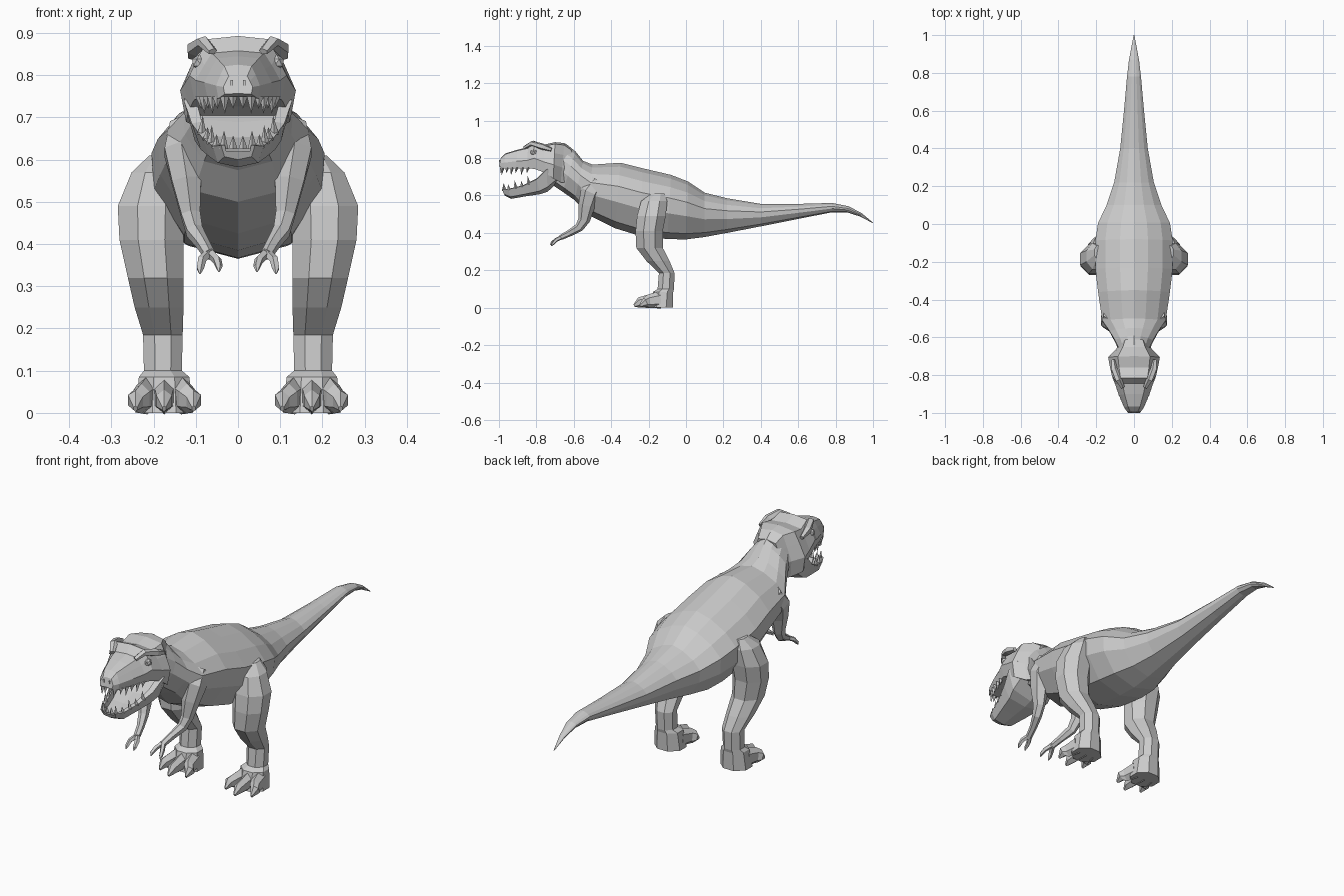
import bpy, bmesh, math
from mathutils import Vector

skin = bpy.data.materials.new("grey skin")
skin.diffuse_color = (0.6, 0.6, 0.6, 1)


def finish(name, bm, mirror=False):
    bmesh.ops.recalc_face_normals(bm, faces=bm.faces)
    me = bpy.data.meshes.new(name)
    bm.to_mesh(me)
    bm.free()
    me.materials.append(skin)
    ob = bpy.data.objects.new(name, me)
    bpy.context.collection.objects.link(ob)
    if mirror:
        ob.modifiers.new("mirror", 'MIRROR').use_mirror_merge = False
    return ob


def loft(bm, rings):
    """Skin a list of equal closed rings and cap both ends."""
    vs = [[bm.verts.new(p) for p in r] for r in rings]
    n = len(vs[0])
    for a, b in zip(vs, vs[1:]):
        for i in range(n):
            j = (i + 1) % n
            bm.faces.new((a[i], a[j], b[j], b[i]))
    bm.faces.new(vs[0])
    bm.faces.new(vs[-1])


def section(yt, zt, yb, zb, hw, profile):
    """Symmetric ring: profile holds (width fraction, depth fraction)."""
    half = [(hw * w, yt + (yb - yt) * t, zt + (zb - zt) * t) for w, t in profile]
    return half + [(-x, y, z) for x, y, z in reversed(half[1:-1])]


def tube(bm, path, sides=6):
    """Path of (x, y, z, side radius, depth radius), rings across the path."""
    pts = [Vector(p[:3]) for p in path]
    rings = []
    for i, p in enumerate(path):
        d = (pts[min(i + 1, len(pts) - 1)] - pts[max(i - 1, 0)]).normalized()
        u = (Vector((1, 0, 0)) - d * d.x).normalized()
        v = d.cross(u)
        rings.append([pts[i] + u * p[3] * math.cos(a) + v * p[4] * math.sin(a)
                      for a in [(k + .5) * math.tau / sides for k in range(sides)]])
    loft(bm, rings)


def tooth(bm, x, y, z, tip, r):
    """Four-sided spike, mirrored by the caller."""
    base = [bm.verts.new((x + r * a, y + r * b, z)) for a, b in
            ((1, 0), (0, 1), (-1, 0), (0, -1))]
    top = bm.verts.new((x * .97, y - .006, z + tip))
    for i in range(4):
        bm.faces.new((base[i], base[(i + 1) % 4], top))
    bm.faces.new(base)


# Body, neck and tail: top y, top z, bottom y, bottom z, half width
BODY = [(0, 0), (.36, .06), (.74, .19), (1, .36), (.97, .6), (.62, .9), (0, 1)]
bm = bmesh.new()
loft(bm, [section(*r, BODY) for r in (
    (-.64, .875, -.72, .66, .075),
    (-.59, .835, -.66, .62, .10),
    (-.55, .785, -.595, .575, .13),
    (-.50, .765, -.53, .50, .168),
    (-.35, .775, -.38, .425, .19),
    (-.23, .745, -.25, .385, .205),
    (-.08, .71, -.10, .367, .205),
    (.01, .675, .0, .365, .19),
    (.10, .615, .10, .378, .145),
    (.22, .585, .22, .40, .105),
    (.40, .555, .40, .435, .073),
    (.60, .555, .60, .475, .053),
    (.78, .56, .78, .51, .037),
    (.87, .542, .86, .51, .027),
    (.94, .505, .93, .488, .014),
    (1.0, .455, .999, .452, .002))])
finish("body_neck_tail", bm)

# Skull and upper jaw
SKULL = [(0, 0), (.62, .05), (.8, .3), (1, .62), (.9, 1), (0, .96)]
bm = bmesh.new()
loft(bm, [section(*r, SKULL) for r in (
    (-.99, .80, -1.0, .755, .035),
    (-.965, .825, -.975, .745, .052),
    (-.90, .845, -.91, .745, .08),
    (-.845, .858, -.85, .745, .10),
    (-.815, .893, -.81, .742, .115),
    (-.76, .872, -.75, .72, .128),
    (-.70, .885, -.71, .69, .137),
    (-.65, .88, -.67, .67, .095),
    (-.61, .85, -.64, .67, .075))])
finish("skull", bm)

# Lower jaw with a hollow mouth floor
JAW = [(0, .45), (.7, .4), (.78, 0), (1, .05), (.8, .8), (0, 1)]
bm = bmesh.new()
loft(bm, [section(*r, JAW) for r in (
    (-.985, .635, -.97, .60, .04),
    (-.95, .635, -.935, .582, .06),
    (-.87, .655, -.86, .595, .085),
    (-.80, .69, -.78, .607, .11),
    (-.745, .745, -.74, .62, .128),
    (-.69, .77, -.68, .675, .12))])
finish("lower_jaw", bm)

# Brow ridges above the eyes
bm = bmesh.new()
tube(bm, [(.06, -.865, .856, .012, .008), (.082, -.825, .879, .018, .014),
          (.105, -.77, .862, .018, .018), (.11, -.72, .845, .01, .01)], 5)
finish("brow_ridges", bm, True)

# Eyes
bm = bmesh.new()
bmesh.ops.create_icosphere(bm, subdivisions=1, radius=.019)
bmesh.ops.translate(bm, vec=(.092, -.815, .83), verts=bm.verts)
finish("eyes", bm, True)

# Nostrils
bm = bmesh.new()
bmesh.ops.create_cube(bm, size=1)
bmesh.ops.scale(bm, vec=(.006, .008, .014), verts=bm.verts)
bmesh.ops.translate(bm, vec=(.015, -.995, .782), verts=bm.verts)
finish("nostrils", bm, True)

# Teeth follow the jaw edges
bm = bmesh.new()
for i, (x, y) in enumerate(((.012, -.985), (.032, -.98), (.05, -.955), (.062, -.93),
                            (.073, -.905), (.082, -.875), (.09, -.845))):
    tooth(bm, x, y, .75, -.03 - .012 * (i % 2), .011)
finish("upper_teeth", bm, True)
bm = bmesh.new()
for i, (x, y, z) in enumerate(((.012, -.972, .625), (.034, -.97, .625), (.052, -.945, .628),
                               (.064, -.91, .637), (.074, -.875, .645), (.086, -.84, .66))):
    tooth(bm, x, y, z, .032 + .012 * (i % 2), .011)
finish("lower_teeth", bm, True)

# Legs: height, centre x, centre y, radius x, radius y
bm = bmesh.new()
rings = []
for z, cx, cy, rx, ry in ((.61, .19, -.15, .02, .035), (.57, .197, -.17, .055, .07),
                          (.49, .205, -.185, .08, .077), (.41, .205, -.197, .076, .073),
                          (.32, .195, -.195, .066, .071), (.25, .187, -.15, .058, .062),
                          (.185, .178, -.103, .047, .042), (.10, .178, -.108, .045, .044),
                          (.085, .175, -.122, .06, .054), (0, .175, -.132, .068, .062)):
    rings.append([(cx + rx * 1.08 * math.cos(a), cy + ry * 1.08 * math.sin(a), z)
                  for a in [(k + .5) * math.tau / 8 for k in range(8)]])
loft(bm, rings)
finish("legs", bm, True)

# Toes with pointed claws
bm = bmesh.new()
for bx, tx, ty in ((.135, .105, -.245), (.175, .175, -.277), (.215, .243, -.245)):
    mx = (bx + tx) / 2
    tube(bm, [(bx, -.14, .042, .03, .046), (mx, -.2, .034, .024, .036),
              (tx, ty + .03, .028, .021, .028), (tx, ty, .010, .005, .008)], 6)
finish("toes", bm, True)

# Arms: shoulder, elbow, wrist
bm = bmesh.new()
tube(bm, [(.135, -.47, .68, .03, .04), (.135, -.51, .62, .045, .055),
          (.122, -.53, .55, .04, .045), (.112, -.545, .47, .026, .032),
          (.103, -.57, .43, .022, .024), (.083, -.62, .40, .017, .018),
          (.068, -.67, .375, .015, .014)], 6)
finish("arms", bm, True)

# Two clawed fingers per hand
bm = bmesh.new()
for tx, ty, tz in ((.045, -.725, .335), (.09, -.72, .33)):
    mx = (.068 + tx) / 2 + (tx - .068) * .3
    tube(bm, [(.068, -.66, .38, .011, .012), (mx, -.695, .362, .011, .011),
              (tx, ty + .008, tz + .012, .009, .008), (tx, ty, tz, .002, .002)], 5)
finish("fingers", bm, True)
